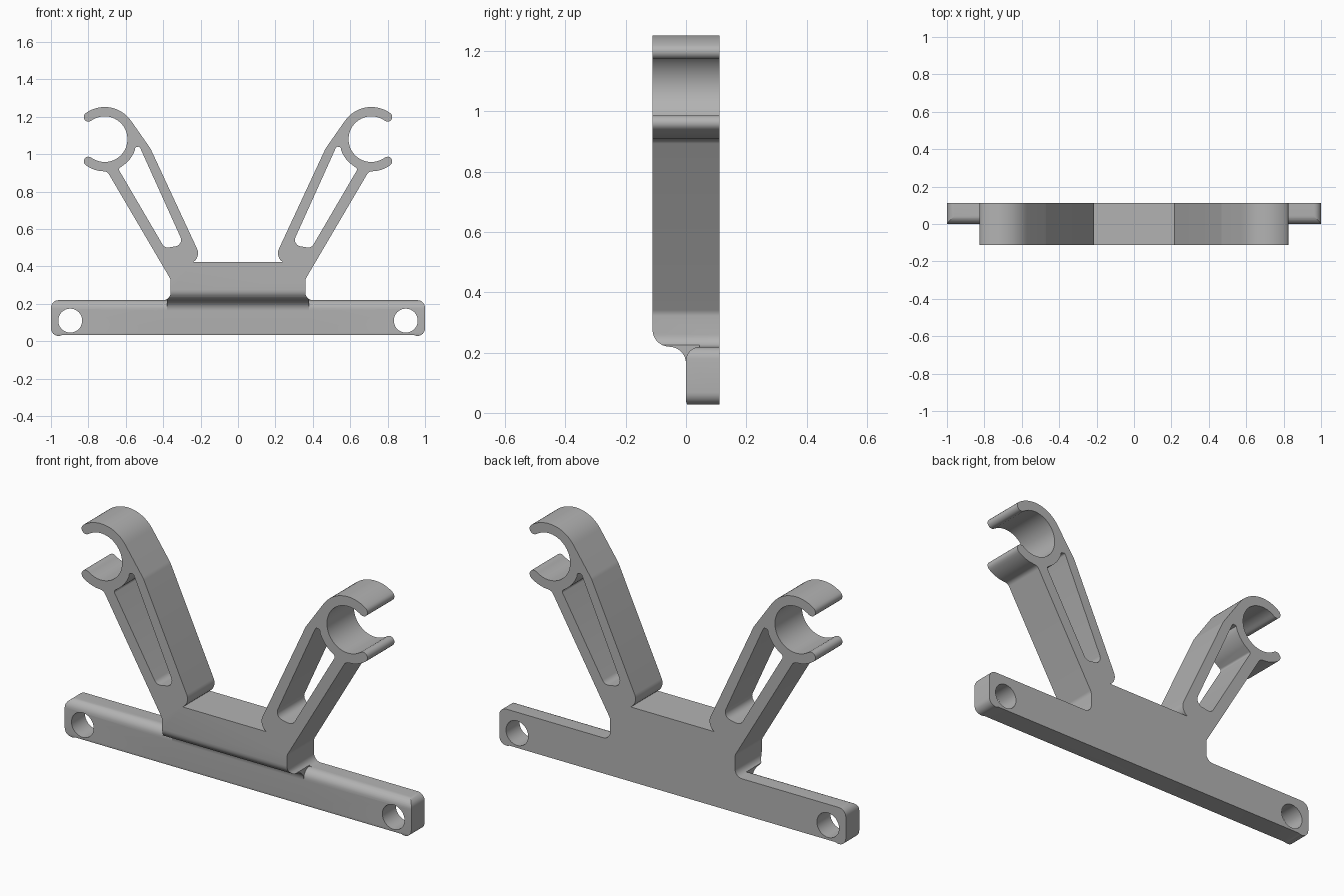
import bpy, bmesh
from math import sin, cos, radians, tan
from mathutils import Vector

cube = bpy.data.objects.get("Cube")
if cube:
    bpy.data.objects.remove(cube)

HALF = 0.111            # half depth
BAR_TOP = 0.219
RING = (0.713, 1.08)    # clip centre
INNER, OUTER = 0.122, 0.172
TIP = 53.7              # half angle of the clip opening

metal = bpy.data.materials.new("plain grey")
metal.use_nodes = True
GREY = (0.45, 0.45, 0.45, 1)
metal.diffuse_color = GREY
metal.node_tree.nodes["Principled BSDF"].inputs["Base Color"].default_value = GREY


def arc(centre, r, a, b, n=8):
    return [(centre[0] + r * cos(radians(a + (b - a) * i / n)),
             centre[1] + r * sin(radians(a + (b - a) * i / n))) for i in range(n + 1)]


def rounded(corners, n=8):
    """Points (x, y) stay sharp; points (x, y, radius) get a round corner."""
    out = []
    for i, c in enumerate(corners):
        p = Vector(c[:2])
        if len(c) == 2:
            out.append(p)
            continue
        u = (Vector(corners[i - 1][:2]) - p).normalized()
        v = (Vector(corners[(i + 1) % len(corners)][:2]) - p).normalized()
        half = u.angle(v) / 2
        centre = p + (u + v).normalized() * c[2] / sin(half)
        start = p + u * c[2] / tan(half) - centre
        end = p + v * c[2] / tan(half) - centre
        sweep = start.angle_signed(end)     # clockwise positive
        for k in range(n + 1):
            a = -sweep * k / n
            out.append(centre + Vector((start.x * cos(a) - start.y * sin(a),
                                        start.x * sin(a) + start.y * cos(a))))
    return out


def prism(name, points, place, lo, hi):
    """Extrude a flat outline; place(a, b, depth) gives the 3D position."""
    bm = bmesh.new()
    rings = [[bm.verts.new(place(p[0], p[1], d)) for p in points] for d in (lo, hi)]
    bm.faces.new(rings[0])
    bm.faces.new(rings[1][::-1])
    for i in range(len(points)):
        bm.faces.new((rings[0][i - 1], rings[0][i], rings[1][i], rings[1][i - 1]))
    bmesh.ops.recalc_face_normals(bm, faces=bm.faces)
    mesh = bpy.data.meshes.new(name)
    bm.to_mesh(mesh)
    bm.free()
    mesh.materials.append(metal)
    ob = bpy.data.objects.new(name, mesh)
    bpy.context.collection.objects.link(ob)
    return ob


def front(x, z, d):
    return (x, d, z)


def side(y, z, d):
    return (d, y, z)


def on_ring(r, angle):
    return (RING[0] + r * cos(radians(angle)), RING[1] + r * sin(radians(angle)))


# Outline of one half: arm, open clip, body side and bar end
mid, cap = (INNER + OUTER) / 2, (OUTER - INNER) / 2
clip = (arc(RING, OUTER, 145, TIP, 18)
        + arc(on_ring(mid, TIP), cap, TIP, TIP - 180)[1:-1]
        + arc(RING, INNER, TIP, 360 - TIP, 48)
        + arc(on_ring(mid, -TIP), cap, 180 - TIP, -TIP - 0)[1:-1]
        + arc(RING, OUTER, -TIP, -80, 6))
half = rounded([(0.197, 0.447, 0.055), (0.468, 1.03, 0.1)] + clip
               + [(0.698, 0.906, 0.03), (0.361, 0.332, 0.04), (0.36, BAR_TOP, 0.04),
                  (1, BAR_TOP, 0.04), (1, 0, 0.04)])
outline = half + [(-p[0], p[1]) for p in reversed(half)]
bracket = prism("bracket", outline, front, -HALF, HALF)

# Arm windows and bolt holes
window = rounded([(0.289, 0.515, 0.035), (0.527, 1.042, 0.012), (0.549, 1.036)]
                 + arc(RING, OUTER, 200, 230, 6)
                 + [(0.64, 0.921, 0.012), (0.392, 0.497, 0.035)])
bolt = arc((0.897, 0.11), 0.064, 0, 360, 40)[:-1]
cutters = []
for s in (1, -1):
    for shape in (window, bolt):
        cutters.append(prism("cutter", [(s * p[0], p[1]) for p in shape], front, -0.3, 0.3))

# Stepped underside of the body, with a rounded nose and a fillet onto the bar
R, E = 0.055, 0.045
under = ([(-0.3, -0.1), (-0.3, 0.275), (-HALF, 0.275)]
         + arc((R - HALF, 0.275), R, 180, 270)[1:]
         + arc((-R, BAR_TOP - R), R, 90, 0)
         + arc((E, E), E, 180, 270) + [(E, -0.1)])
cutters.append(prism("cutter", under, side, -0.38, 0.38))

# Thin bar ends with rounded front edges
ends = ([(-0.3, -0.1), (-0.3, 0.28), (E, 0.28)]
        + arc((E, BAR_TOP - E), E, 90, 180)
        + arc((E, E), E, 180, 270) + [(E, -0.1)])
for lo, hi in ((0.38, 1.1), (-1.1, -0.38)):
    cutters.append(prism("cutter", ends, side, lo, hi))

for c in cutters:
    c.hide_render = True
    mod = bracket.modifiers.new("cut", "BOOLEAN")
    mod.operation, mod.solver, mod.object = "DIFFERENCE", "EXACT", c

# Apply the cuts and remove the helpers
bpy.context.view_layer.update()
cut_mesh = bpy.data.meshes.new_from_object(
    bracket.evaluated_get(bpy.context.evaluated_depsgraph_get()))
bracket.modifiers.clear()
bracket.data = cut_mesh
cut_mesh.materials.clear()
cut_mesh.materials.append(metal)
for c in cutters:
    bpy.data.objects.remove(c)

for ob in bpy.context.selected_objects:
    ob.select_set(False)
bracket.select_set(True)
bpy.context.view_layer.objects.active = bracket
bpy.ops.object.shade_smooth_by_angle(angle=radians(30))
